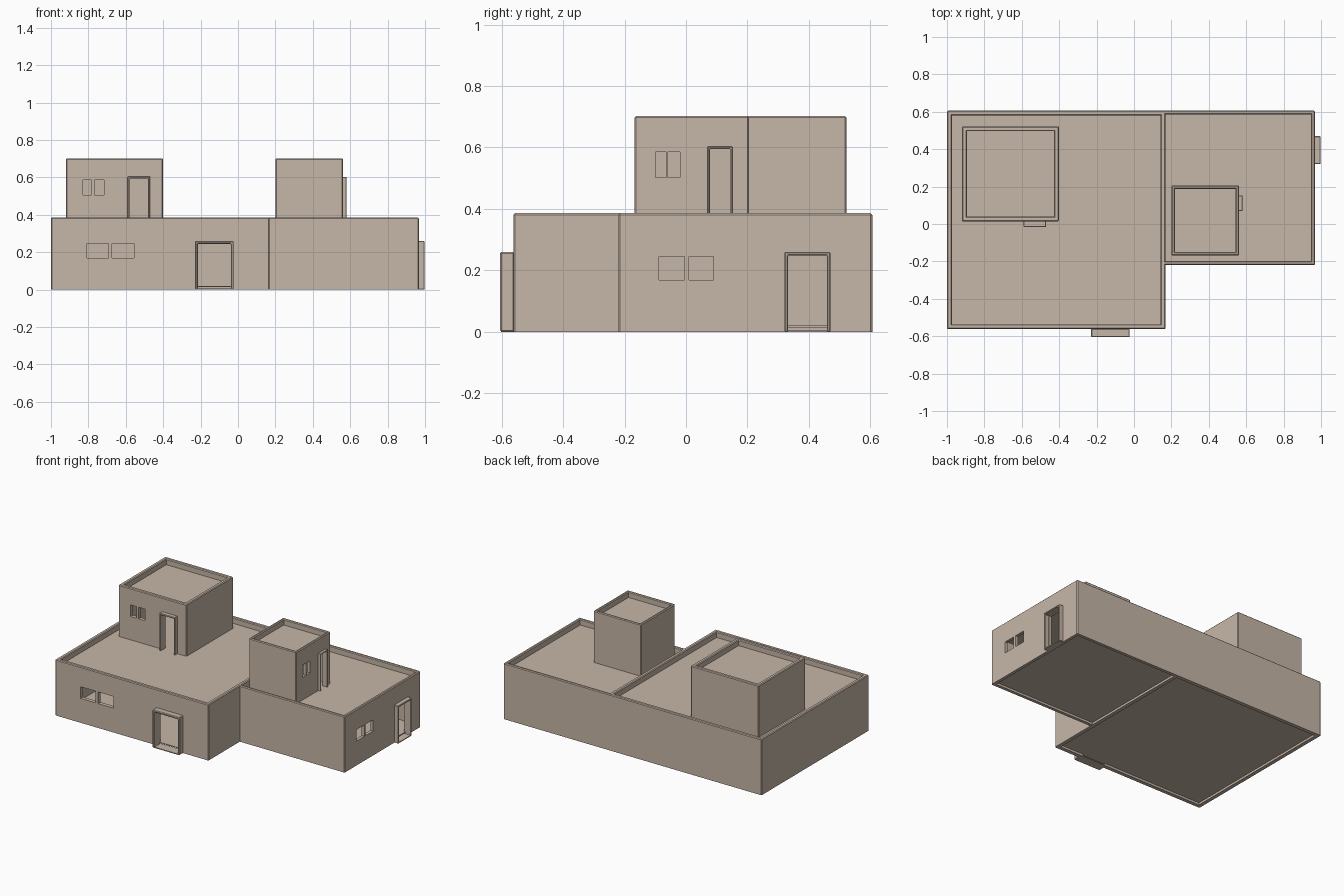
import bpy, bmesh

if "Cube" in bpy.data.objects:
    bpy.data.objects.remove(bpy.data.objects["Cube"])

clay = bpy.data.materials.new("clay")
clay.diffuse_color = (0.565, 0.47, 0.39, 1)
clay.use_nodes = True
clay.node_tree.nodes["Principled BSDF"].inputs["Base Color"].default_value = clay.diffuse_color

def make_obj(name, bm, bevel=0.0):
    bmesh.ops.recalc_face_normals(bm, faces=bm.faces)
    me = bpy.data.meshes.new(name)
    bm.to_mesh(me)
    bm.free()
    me.materials.append(clay)
    ob = bpy.data.objects.new(name, me)
    bpy.context.collection.objects.link(ob)
    if bevel:
        m = ob.modifiers.new("bevel", 'BEVEL')
        m.width, m.segments, m.limit_method = bevel, 1, 'ANGLE'
    return ob

def add_box(bm, lo, hi):
    vs = bmesh.ops.create_cube(bm, size=1)["verts"]
    for v in vs:
        v.co = [lo[i] if v.co[i] < 0 else hi[i] for i in range(3)]

def box(name, p, q):
    bm = bmesh.new()
    add_box(bm, [min(c) for c in zip(p, q)], [max(c) for c in zip(p, q)])
    return make_obj(name, bm)

def ring(name, x0, x1, y0, y1, z0, z1, t):
    """Four walls around an open rectangle, top and outer corners bevelled."""
    bm = bmesh.new()
    loops = []
    for i, z in ((0, z0), (0, z1), (t, z1), (t, z0)):
        loops.append([bm.verts.new(p) for p in (
            (x0 + i, y0 + i, z), (x1 - i, y0 + i, z),
            (x1 - i, y1 - i, z), (x0 + i, y1 - i, z))])
    for k in range(4):
        a, b = loops[k], loops[(k + 1) % 4]
        for j in range(4):
            n = (j + 1) % 4
            bm.faces.new((a[j], a[n], b[n], b[j]))
    bmesh.ops.recalc_face_normals(bm, faces=bm.faces)
    outer, top = set(loops[0] + loops[1]), set(loops[1] + loops[2])
    edges = []
    for e in bm.edges:
        vs = set(e.verts)
        rim = vs <= set(loops[1]) or vs <= set(loops[2])
        corner = vs <= outer and not vs <= set(loops[0])
        if rim or corner:
            edges.append(e)
    bmesh.ops.bevel(bm, geom=edges, offset=0.005, segments=1, affect='EDGES')
    return make_obj(name, bm)

def door_frame(name, place, u0, u1, z0, z1, w, out):
    """U-shaped profile extruded out of the wall."""
    pts = [(u0, z0), (u0, z1), (u1, z1), (u1, z0),
           (u1 - w, z0), (u1 - w, z1 - w), (u0 + w, z1 - w), (u0 + w, z0)]
    bm = bmesh.new()
    f = bm.faces.new([bm.verts.new(place(u, -0.003, z)) for u, z in pts])
    ext = bmesh.ops.extrude_face_region(bm, geom=[f])["geom"]
    delta = [b - a for a, b in zip(place(0, -0.003, 0), place(0, out, 0))]
    bmesh.ops.translate(bm, vec=delta,
                        verts=[v for v in ext if isinstance(v, bmesh.types.BMVert)])
    return make_obj(name, bm, w * 0.3)

def room(name, x0, x1, y0, y1, z0, z1, t, face, windows, door, ground):
    walls = ring(name + "_walls", x0, x1, y0, y1, z0, z1, t)
    h = t / 2
    # sunken roof deck, leaving a parapet
    box(name + "_roof", (x0 + h, y0 + h, z1 - 0.05), (x1 - h, y1 - h, z1 - 0.04))

    def place(u, d, z):
        return (u, y0 - d, z) if face == "front" else (x1 + d, u, z)

    # window and door openings
    u0, u1, dz, w, out = door
    holes = list(windows) + [(u0 + w, u1 - w, z0 - 0.02, dz - w)]
    bm = bmesh.new()
    for a, b, za, zb in holes:
        p, q = place(a, -t - 0.02, za), place(b, 0.02, zb)
        add_box(bm, [min(c) for c in zip(p, q)], [max(c) for c in zip(p, q)])
    cutter = make_obj(name + "_opening_cutter", bm)
    cutter.hide_render = True
    cutter.hide_set(True)
    m = walls.modifiers.new("openings", 'BOOLEAN')
    m.operation, m.object, m.solver = 'DIFFERENCE', cutter, 'EXACT'
    door_frame(name + "_door_frame", place, u0, u1, z0, dz, w, out)

    # ground floors sit just above the wall base, with a flat door sill
    if ground:
        box(name + "_floor", (x0 + h, y0 + h, 0.015), (x1 - h, y1 - h, 0.02))
        box(name + "_door_sill", place(u0 + w / 2, -t, 0), place(u1 - w / 2, out - 0.003, 0.006))

# ground floor
room("main_room", -1.0, 0.168, -0.562, 0.606, 0, 0.386, 0.026, "front",
     [(-0.807, -0.693, 0.168, 0.248), (-0.673, -0.557, 0.168, 0.248)],
     (-0.23, -0.023, 0.26, 0.015, 0.043), True)
room("side_room", 0.147, 0.967, -0.22, 0.606, 0, 0.386, 0.021, "right",
     [(-0.088, -0.005, 0.168, 0.246), (0.01, 0.09, 0.168, 0.246)],
     (0.32, 0.47, 0.26, 0.012, 0.031), True)

# rooftop rooms
room("large_roof_room", -0.92, -0.402, 0.013, 0.522, 0.345, 0.702, 0.026, "front",
     [(-0.83, -0.782, 0.507, 0.587), (-0.768, -0.717, 0.507, 0.587)],
     (-0.59, -0.47, 0.605, 0.01, 0.029), False)
room("small_roof_room", 0.20, 0.562, -0.168, 0.205, 0.345, 0.702, 0.018, "right",
     [(-0.10, -0.063, 0.503, 0.586), (-0.058, -0.02, 0.503, 0.586)],
     (0.07, 0.152, 0.603, 0.008, 0.019), False)
